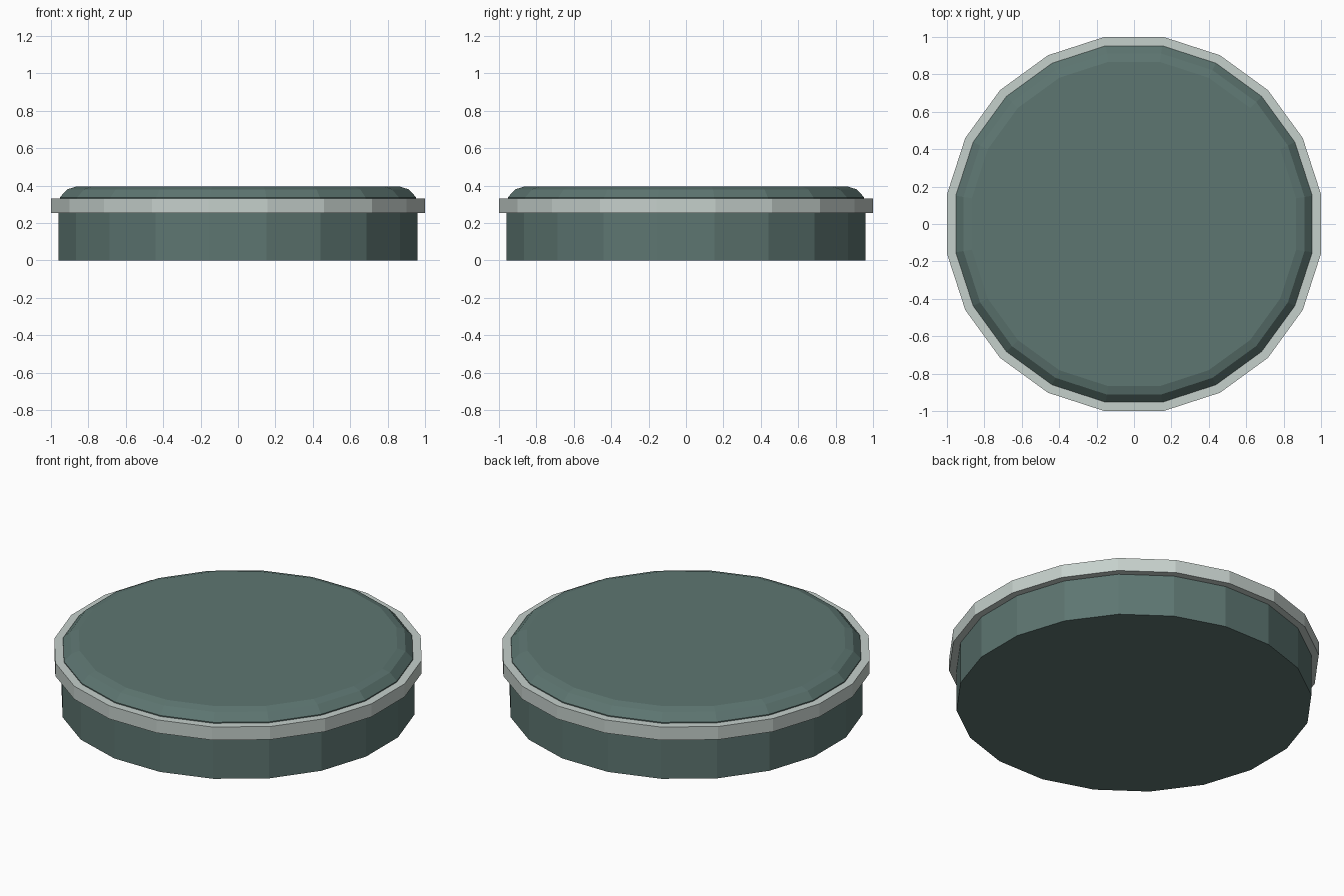
import bpy, bmesh, math

if "Cube" in bpy.data.objects:
    bpy.data.objects.remove(bpy.data.objects["Cube"])

SIDES = 20


def material(name, rgb):
    m = bpy.data.materials.new(name)
    m.diffuse_color = (*rgb, 1)
    m.use_nodes = True
    m.node_tree.nodes["Principled BSDF"].inputs["Base Color"].default_value = m.diffuse_color
    return m


def lathe(name, profile, mat, closed=False):
    """Revolve (flat-to-flat radius, z) points into a faceted 20-sided solid."""
    bm = bmesh.new()
    rings = []
    for r, z in profile:
        R = r / math.cos(math.pi / SIDES)
        rings.append([bm.verts.new((R * math.cos((i + 0.5) * math.tau / SIDES),
                                    R * math.sin((i + 0.5) * math.tau / SIDES), z))
                      for i in range(SIDES)])
    pairs = list(zip(rings, rings[1:]))
    if closed:
        pairs.append((rings[-1], rings[0]))
    else:
        bm.faces.new(rings[0][::-1])
        bm.faces.new(rings[-1])
    for a, b in pairs:
        for i in range(SIDES):
            j = (i + 1) % SIDES
            bm.faces.new((a[i], a[j], b[j], b[i]))
    bmesh.ops.recalc_face_normals(bm, faces=bm.faces)
    me = bpy.data.meshes.new(name)
    bm.to_mesh(me)
    bm.free()
    me.materials.append(mat)
    ob = bpy.data.objects.new(name, me)
    bpy.context.collection.objects.link(ob)
    return ob


dark = material("dark_green", (0.11, 0.18, 0.165))
pale = material("pale_green", (0.56, 0.63, 0.60))

# Round drum with a bevelled top edge
lathe("disc_body", [(0.96, 0), (0.96, 0.252), (0.953, 0.29), (0.953, 0.337),
                    (0.912, 0.38), (0.867, 0.394)], dark)

# Pale band around the rim
lathe("rim_band", [(0.953, 0.252), (1.0, 0.252), (1.0, 0.331), (0.953, 0.331)],
      pale, closed=True)
